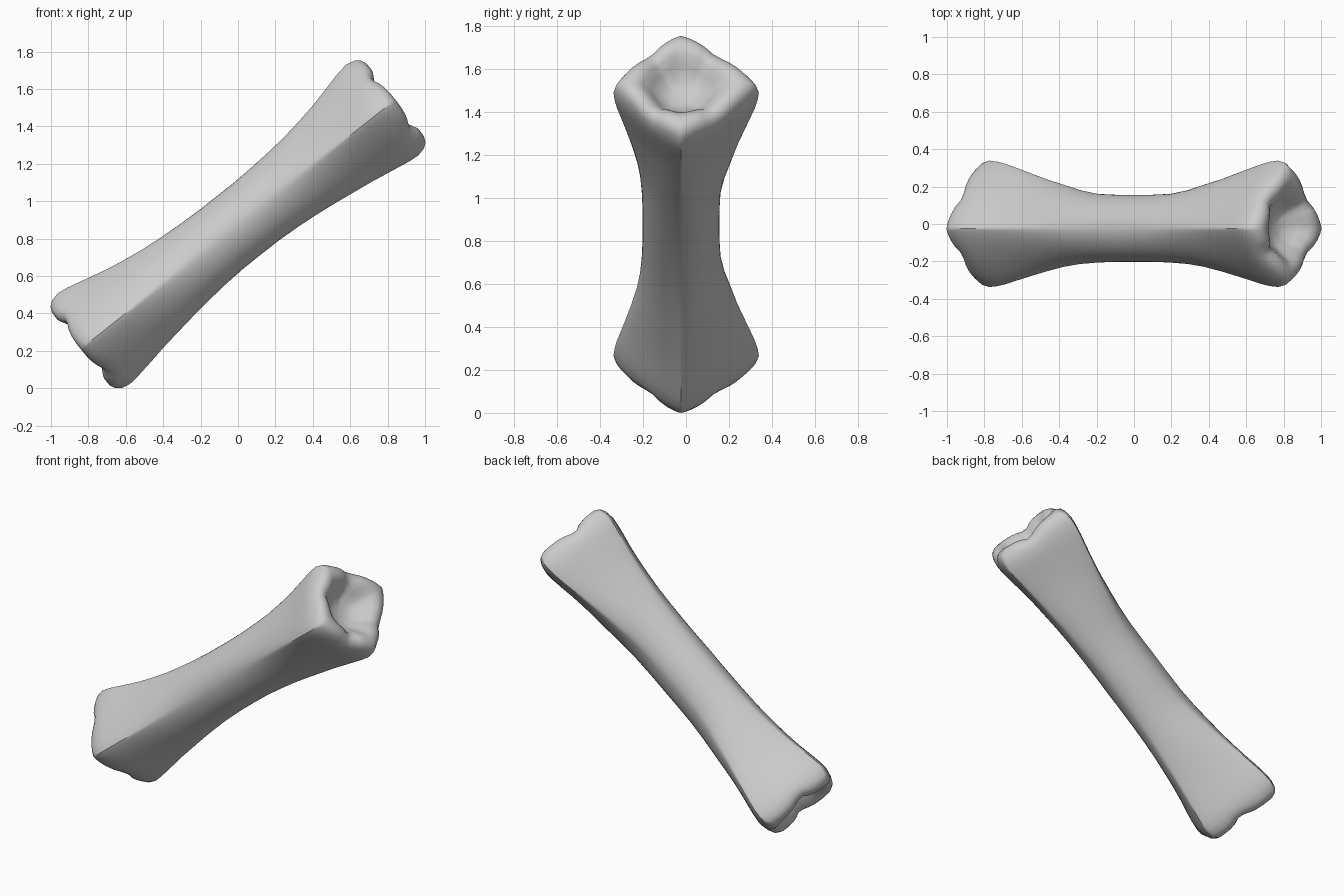
import bpy
import bmesh
import math
from mathutils import Matrix, Vector

if "Cube" in bpy.data.objects:
    bpy.data.objects.remove(bpy.data.objects["Cube"], do_unlink=True)

SEGMENTS = 48
TILT = math.radians(38.4)
CENTRE_Y = -0.024

# Shaft stations: distance from middle, then front, back, top and bottom widths
SHAFT = [
    (0.0, 0.178, 0.179, 0.188, 0.203),
    (0.12, 0.178, 0.180, 0.188, 0.204),
    (0.25, 0.182, 0.185, 0.193, 0.211),
    (0.37, 0.190, 0.205, 0.201, 0.222),
    (0.48, 0.205, 0.234, 0.211, 0.235),
    (0.60, 0.230, 0.264, 0.229, 0.252),
    (0.70, 0.254, 0.294, 0.247, 0.266),
    (0.79, 0.276, 0.321, 0.268, 0.282),
    (0.87, 0.297, 0.344, 0.288, 0.296),
    (0.93, 0.308, 0.357, 0.302, 0.306),
]
RIM = (0.313, 0.363, 0.309, 0.311)

# End cap rings: scale, distance at the knobs, distance at the notches
CAP = [
    (1.0, 0.985, 0.975),
    (0.965, 1.032, 0.998),
    (0.90, 1.058, 1.018),
    (0.80, 1.072, 1.032),
    (0.68, 1.073, 1.034),
    (0.56, 1.055, 1.022),
    (0.44, 1.01, 0.99),
    (0.30, 0.962, 0.955),
    (0.15, 0.945, 0.945),
]


def section(angle, widths, roundness):
    """Point on a cross-section between a circle and a diamond."""
    front, back, top, bottom = widths
    c, s = math.cos(angle), math.sin(angle)
    width = back if c > 0 else -front
    height = top if s > 0 else -bottom
    return (CENTRE_Y + width * abs(c) ** (2 / roundness),
            height * abs(s) ** (2 / roundness))


def knob_weight(angle):
    """One on a knob, zero in a notch; side knobs are the wider ones."""
    c = math.cos(2 * angle) + 0.18
    c = c / 1.18 if c > 0 else -c / 0.82
    return 1 - max(0, 1 - c) ** 2.4


def build_bone():
    bm = bmesh.new()
    angles = [math.tau * i / SEGMENTS for i in range(SEGMENTS)]
    rings = []

    # Shaft turns from round to four-cornered towards the end
    for u, *widths in SHAFT:
        t = min(u / 0.85, 1)
        roundness = 1.8 - 0.6 * t * t * (3 - 2 * t)
        rings.append([bm.verts.new((u, *section(a, widths, roundness)))
                      for a in angles])

    # Four rounded knobs around a hollow
    for scale, knob, notch in CAP:
        roundness = 1.2 + 0.9 * (1 - scale)
        widths = [w * scale for w in RIM]
        rings.append([bm.verts.new((notch + (knob - notch) * knob_weight(a),
                                    *section(a, widths, roundness)))
                      for a in angles])

    for lower, upper in zip(rings, rings[1:]):
        for i in range(SEGMENTS):
            j = (i + 1) % SEGMENTS
            bm.faces.new((lower[i], lower[j], upper[j], upper[i]))
    hub = bm.verts.new((0.94, CENTRE_Y, 0))
    for i in range(SEGMENTS):
        bm.faces.new((rings[-1][i], rings[-1][(i + 1) % SEGMENTS], hub))

    # Opposite half
    bmesh.ops.mirror(bm, geom=bm.verts[:] + bm.edges[:] + bm.faces[:],
                     matrix=Matrix.Identity(4), merge_dist=0.0005, axis='X')
    bmesh.ops.remove_doubles(bm, verts=bm.verts[:], dist=0.0005)
    bmesh.ops.recalc_face_normals(bm, faces=bm.faces[:])

    # Tilt and stand on the ground
    bm.transform(Matrix.Rotation(-TILT, 4, 'Y'))
    centre = sum(f(v.co.x for v in bm.verts) for f in (min, max)) / 2
    floor = min(v.co.z for v in bm.verts)
    bm.transform(Matrix.Translation(Vector((-centre, 0, -floor))))

    mesh = bpy.data.meshes.new("bone")
    bm.to_mesh(mesh)
    bm.free()
    obj = bpy.data.objects.new("bone", mesh)
    bpy.context.collection.objects.link(obj)
    return obj


def make_material(name, colour):
    mat = bpy.data.materials.new(name)
    mat.use_nodes = True
    mat.diffuse_color = colour
    mat.node_tree.nodes["Principled BSDF"].inputs["Base Color"].default_value = colour
    return mat


bone = build_bone()
bone.data.materials.append(make_material("light grey", (0.6, 0.6, 0.6, 1)))
bpy.ops.object.select_all(action='DESELECT')
bone.select_set(True)
bpy.context.view_layer.objects.active = bone
bpy.ops.object.shade_smooth_by_angle(angle=math.radians(40))
